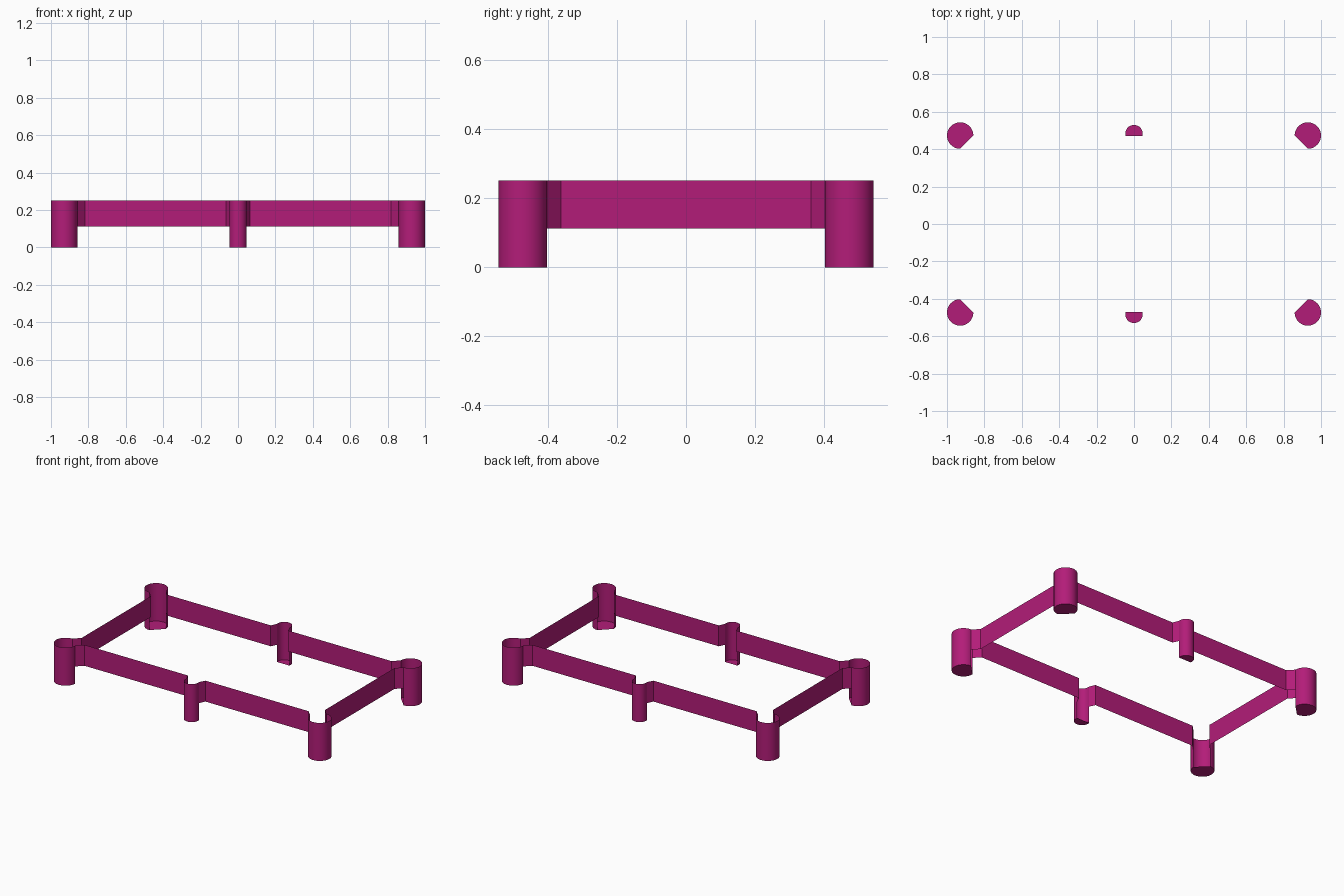
import bpy
import bmesh
from math import cos, sin, pi

if "Cube" in bpy.data.objects:
    bpy.data.objects.remove(bpy.data.objects["Cube"])

TOP, RAIL_Z = 0.251, 0.113       # top edge and rail underside
PX, PY, R = 0.9295, 0.473, 0.0705  # corner post centre and radius
MID_R, MID_FLAT, MID_C = 0.0465, 0.471, 0.483
STEP = 0.04                      # inward set of the rails

mat = bpy.data.materials.new("magenta")
mat.diffuse_color = (0.45, 0.012, 0.19, 1)
mat.use_nodes = True
mat.node_tree.nodes["Principled BSDF"].inputs["Base Color"].default_value = mat.diffuse_color


def wall(name, path, z0, z1, cap=False, smooth=False):
    """Open single-surface wall along a 2D path, optionally with a floor."""
    bm = bmesh.new()
    low = [bm.verts.new((x, y, z0)) for x, y in path]
    high = [bm.verts.new((x, y, z1)) for x, y in path]
    for i in range(len(path) - 1):
        bm.faces.new((low[i], low[i + 1], high[i + 1], high[i]))
    if cap:
        bm.faces.new(low[::-1])
    me = bpy.data.meshes.new(name)
    bm.to_mesh(me)
    bm.free()
    ob = bpy.data.objects.new(name, me)
    bpy.context.collection.objects.link(ob)
    me.materials.append(mat)
    if smooth:
        bpy.ops.object.select_all(action='DESELECT')
        ob.select_set(True)
        bpy.context.view_layer.objects.active = ob
        bpy.ops.object.shade_smooth_by_angle(angle=0.6)
    return ob


def place(path, sx, sy):
    """Mirror a path, keeping its outward winding."""
    pts = [(x * sx, y * sy) for x, y in path]
    return pts if sx * sy > 0 else pts[::-1]


# Profiles for the +x, +y quarter
post = [(PX + R * cos(a), PY + R * sin(a))
        for a in (-pi / 2 + 1.5 * pi * i / 36 for i in range(37))]
half = [(MID_R, MID_FLAT)] + [(MID_R * cos(pi * i / 24), MID_C + MID_R * sin(pi * i / 24))
                              for i in range(25)] + [(-MID_R, MID_FLAT)]
long_rail = [(PX - R, PY), (PX - R - STEP, PY - STEP),
             (0.064, PY - STEP), (MID_R, MID_FLAT)]
end_y = PY - R
end_rail = [(PX, -end_y), (PX - STEP, -end_y + STEP),
            (PX - STEP, end_y - STEP), (PX, end_y)]

for sy, fb in ((-1, "front"), (1, "back")):
    # Half-round middle posts
    wall(f"{fb}_middle_post", place(half, 1, sy), 0, TOP, True, True)
    for sx, lr in ((-1, "left"), (1, "right")):
        # Corner posts, open towards the inside
        wall(f"{fb}_{lr}_post", place(post, sx, sy), 0, TOP, True, True)
        # Long rails with angled ends
        wall(f"{fb}_{lr}_rail", place(long_rail, sx, sy), RAIL_Z, TOP)

# End rails
for sx, lr in ((-1, "left"), (1, "right")):
    wall(f"{lr}_end_rail", place(end_rail, sx, 1), RAIL_Z, TOP)
